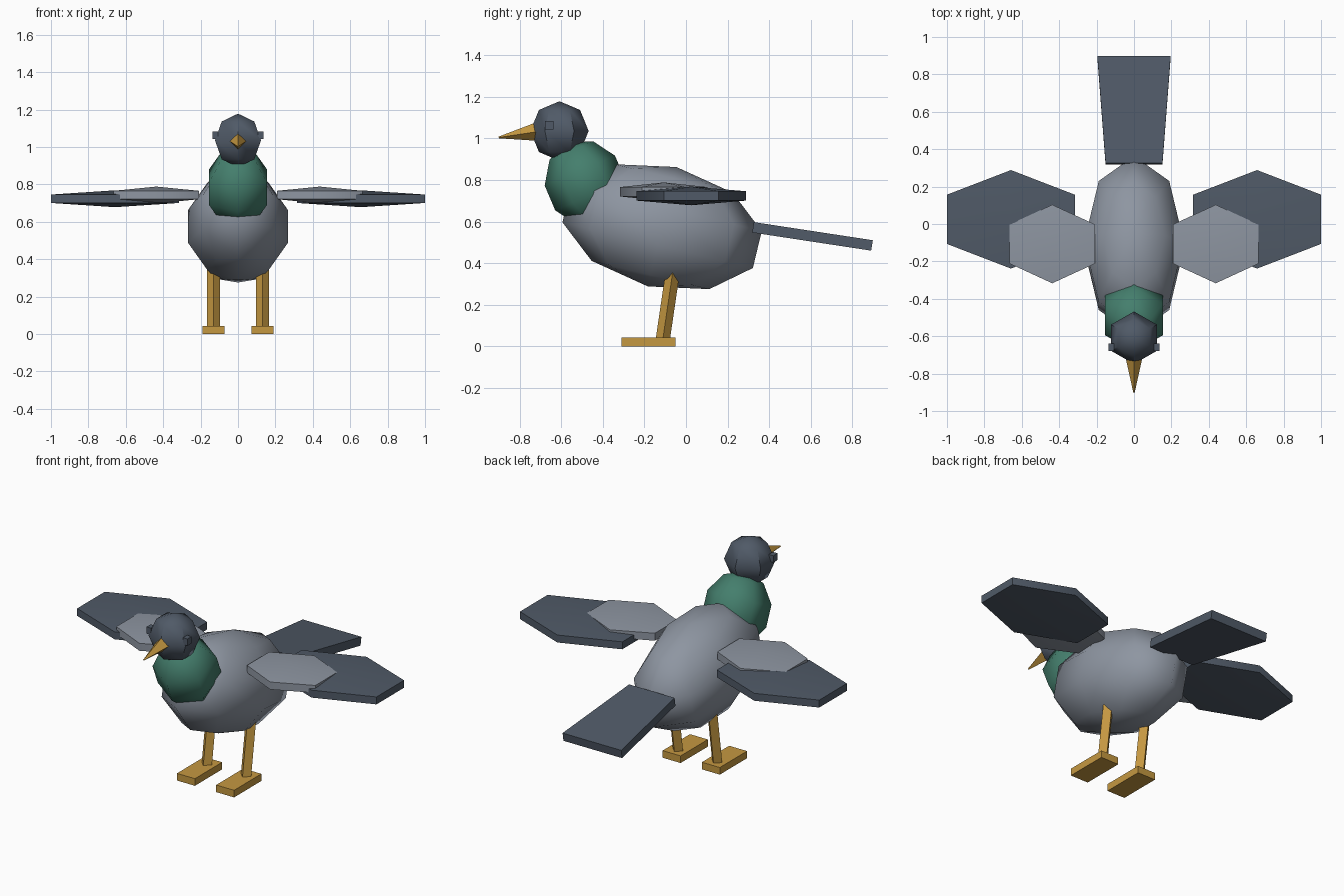
import bpy, bmesh, math
from mathutils import Matrix, Vector

if "Cube" in bpy.data.objects:
    bpy.data.objects.remove(bpy.data.objects["Cube"])


def material(name, rgb):
    m = bpy.data.materials.new(name)
    m.diffuse_color = (*rgb, 1)
    m.use_nodes = True
    m.node_tree.nodes["Principled BSDF"].inputs["Base Color"].default_value = m.diffuse_color
    return m


GREY = material("pale grey", (0.27, 0.303, 0.358))
SLATE = material("dark slate", (0.08, 0.102, 0.136))
GREEN = material("neck green", (0.058, 0.21, 0.152))
ORANGE = material("leg orange", (0.56, 0.315, 0.053))


def finish(name, bm, mat, smooth=False):
    bmesh.ops.recalc_face_normals(bm, faces=bm.faces)
    me = bpy.data.meshes.new(name)
    bm.to_mesh(me)
    bm.free()
    me.materials.append(mat)
    ob = bpy.data.objects.new(name, me)
    bpy.context.collection.objects.link(ob)
    if smooth:
        bpy.ops.object.select_all(action='DESELECT')
        ob.select_set(True)
        bpy.context.view_layer.objects.active = ob
        bpy.ops.object.shade_smooth_by_angle(angle=math.radians(55))
    return ob


def ellipsoid(name, loc, radii, segs, rings, mat, tilt=0):
    bm = bmesh.new()
    m = (Matrix.Translation(loc) @ Matrix.Rotation(math.radians(tilt), 4, 'X')
         @ Matrix.Diagonal((*radii, 1)))
    bmesh.ops.create_uvsphere(bm, u_segments=segs, v_segments=rings, radius=1, matrix=m)
    return finish(name, bm, mat, True)


def box(name, lo, hi, mat):
    lo, hi = Vector(lo), Vector(hi)
    bm = bmesh.new()
    bmesh.ops.create_cube(bm, size=1, matrix=Matrix.Translation((lo + hi) / 2)
                          @ Matrix.Diagonal((*(hi - lo), 1)))
    return finish(name, bm, mat)


def rod(name, a, b, r1, r2, mat):
    """Four-sided rod from a to b, with edges facing front and sides."""
    a, b = Vector(a), Vector(b)
    d = b - a
    ang = math.atan2(-d.y, d.z)          # all rods lie in a y-z plane
    m = Matrix.Translation((a + b) / 2) @ Matrix.Rotation(ang, 4, 'X')
    bm = bmesh.new()
    bmesh.ops.create_cone(bm, cap_ends=True, segments=4, radius1=r1, radius2=r2,
                          depth=d.length, matrix=m)
    return finish(name, bm, mat)


# body, neck and head
ellipsoid("body", (0, -0.115, 0.575), (0.28, 0.495, 0.295), 8, 5, GREY, -13.5)
ellipsoid("neck", (0, -0.485, 0.785), (0.188, 0.193, 0.21), 6, 5, GREEN, 23)
ellipsoid("head", (0, -0.608, 1.035), (0.142, 0.14, 0.143), 6, 4, SLATE)
rod("beak", (0, -0.70, 1.034), (0, -0.9, 1.004), 0.048, 0.004, ORANGE)

# tail: flat plank sloping down and widening to the back
bm = bmesh.new()
sections = []
for y, z, w in ((0.322, 0.572, 0.152), (0.894, 0.485, 0.196)):
    sections.append([bm.verts.new((sx * w, y + sz * 0.004, z + sz * 0.025))
                     for sx, sz in ((-1, -1), (1, -1), (1, 1), (-1, 1))])
s0, s1 = sections
bm.faces.new(s0)
bm.faces.new(s1)
for i in range(4):
    j = (i + 1) % 4
    bm.faces.new((s0[i], s0[j], s1[j], s1[i]))
finish("tail", bm, SLATE)

# paired parts
for side, s in (("left", 1), ("right", -1)):
    ellipsoid(side + "_wing", (s * 0.658, 0.025, 0.723), (0.456, 0.304, 0.045), 6, 3, SLATE)
    ellipsoid(side + "_wing_cover", (s * 0.437, -0.107, 0.743), (0.304, 0.2425, 0.045), 6, 3, GREY)
    x = s * 0.131
    rod(side + "_leg", (x, -0.112, 0.03), (x, -0.062, 0.37), 0.034, 0.034, ORANGE)
    box(side + "_foot", (x - 0.06, -0.31, 0), (x + 0.06, -0.05, 0.043), ORANGE)
    e = s * 0.122
    box(side + "_eye", (e - 0.015, -0.678, 1.042), (e + 0.015, -0.638, 1.083), SLATE)
